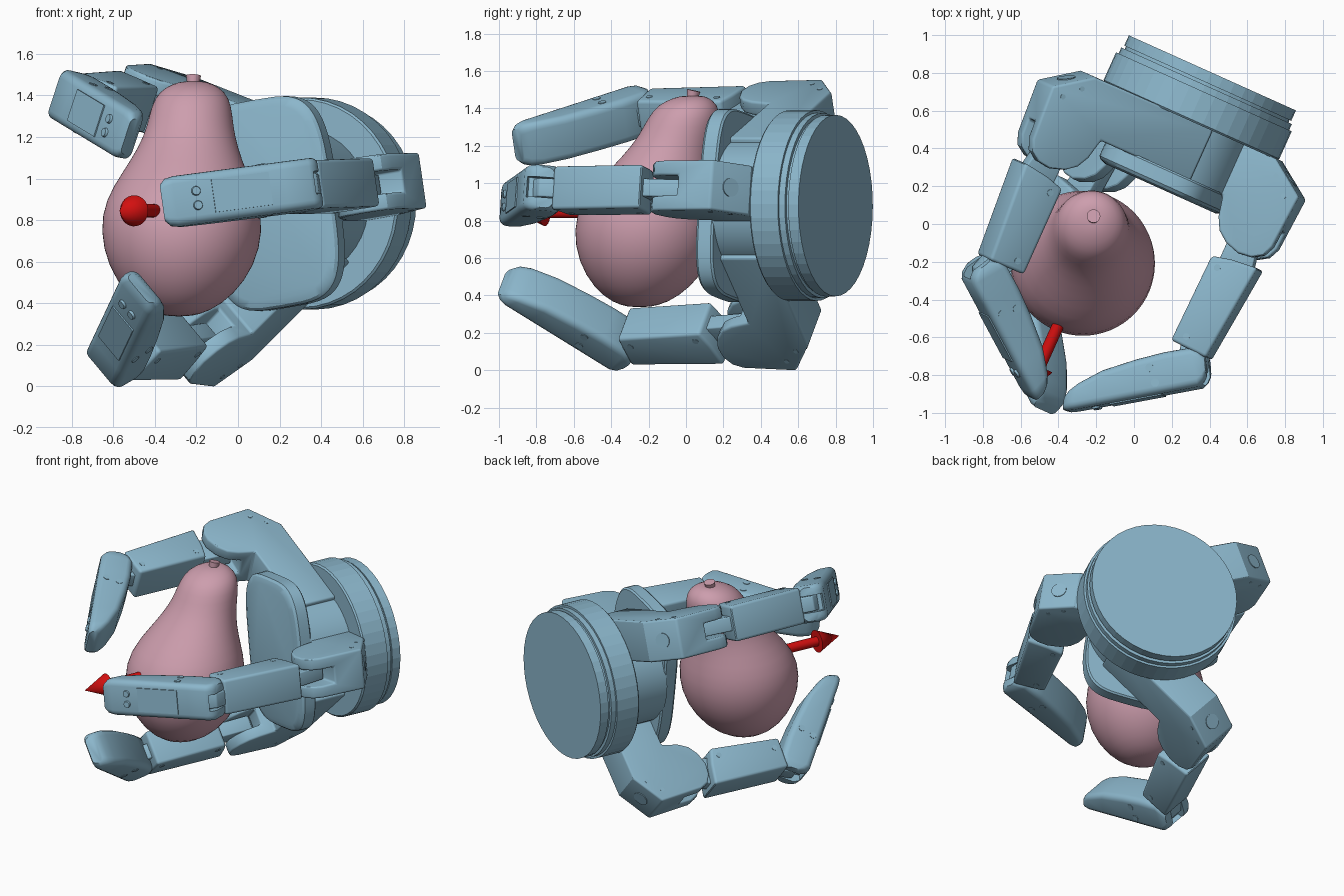
import bpy, bmesh, math
from mathutils import Matrix, Vector

if "Cube" in bpy.data.objects:
    bpy.data.objects.remove(bpy.data.objects["Cube"])


def material(name, rgb):
    m = bpy.data.materials.new(name)
    m.use_nodes = True
    m.diffuse_color = (*rgb, 1)
    m.node_tree.nodes["Principled BSDF"].inputs["Base Color"].default_value = (*rgb, 1)
    return m


BLUE = material("steel blue", (0.26, 0.47, 0.60))
PINK = material("dusty pink", (0.61, 0.34, 0.42))
RED = material("red", (0.65, 0.005, 0.005))


def add_object(name, bm, mat, matrix=Matrix()):
    bmesh.ops.recalc_face_normals(bm, faces=bm.faces)
    mesh = bpy.data.meshes.new(name)
    bm.to_mesh(mesh)
    bm.free()
    mesh.transform(matrix)
    mesh.materials.append(mat)
    ob = bpy.data.objects.new(name, mesh)
    bpy.context.collection.objects.link(ob)
    return ob


def activate(ob):
    bpy.ops.object.select_all(action='DESELECT')
    ob.select_set(True)
    bpy.context.view_layer.objects.active = ob


def finish(ob, bevel=0.0, cutter=None, angle=30):
    """Cut, round the edges and shade."""
    activate(ob)
    if cutter:
        mod = ob.modifiers.new("slot", 'BOOLEAN')
        mod.object = cutter
        mod.solver = 'EXACT'
        bpy.ops.object.modifier_apply(modifier=mod.name)
        bpy.data.objects.remove(cutter)
    if bevel:
        mod = ob.modifiers.new("bevel", 'BEVEL')
        mod.width = bevel
        mod.segments = 3
        mod.limit_method = 'ANGLE'
        mod.angle_limit = math.radians(38)
        bpy.ops.object.modifier_apply(modifier=mod.name)
    bpy.ops.object.shade_smooth_by_angle(angle=math.radians(angle))
    return ob


def prism(name, outline, width, matrix):
    """Outline in the local XZ plane, extruded evenly along local Y."""
    bm = bmesh.new()
    face = bm.faces.new([bm.verts.new((x, -width / 2, z)) for x, z in outline])
    new = bmesh.ops.extrude_face_region(bm, geom=[face])["geom"]
    bmesh.ops.translate(bm, vec=(0, width, 0),
                        verts=[v for v in new if isinstance(v, bmesh.types.BMVert)])
    return add_object(name, bm, BLUE, matrix)


def rod(name, p, q, r1, r2, matrix=Matrix(), mat=BLUE, sides=20):
    p, q = Vector(p), Vector(q)
    bm = bmesh.new()
    bmesh.ops.create_cone(bm, cap_ends=True, segments=sides, radius1=r1, radius2=r2,
                          depth=(q - p).length)
    turn = Vector((0, 0, 1)).rotation_difference(q - p).to_matrix().to_4x4()
    return finish(add_object(name, bm, mat, matrix @ Matrix.Translation((p + q) / 2) @ turn))


def loft(name, rings, mat, matrix=Matrix()):
    """Skin closed rings of points, capping both ends."""
    bm = bmesh.new()
    rows = [[bm.verts.new(p) for p in ring] for ring in rings]
    for a, b in zip(rows, rows[1:]):
        for i in range(len(a)):
            j = (i + 1) % len(a)
            bm.faces.new((a[i], a[j], b[j], b[i]))
    bm.faces.new(rows[0])
    bm.faces.new(rows[-1])
    return add_object(name, bm, mat, matrix)


def circle(r, z, n, cx=0, cy=0):
    return [(cx + r * math.cos(math.tau * i / n), cy + r * math.sin(math.tau * i / n), z)
            for i in range(n)]


def rounded_section(outer, inner, width, steps=4):
    """Rounded rectangle standing between an outer and an inner point."""
    o, i = Vector((outer[0], 0, outer[1])), Vector((inner[0], 0, inner[1]))
    mid, axis, half = (o + i) / 2, (o - i).normalized(), (o - i).length / 2
    r = min(0.04, half * 0.8)
    ring = []
    for k, (sx, sy) in enumerate(((1, 1), (-1, 1), (-1, -1), (1, -1))):
        for s in range(steps + 1):
            t = math.pi / 2 * (k + s / steps)
            ring.append(mid + axis * (sx * (half - r) + r * math.cos(t))
                        + Vector((0, sy * (width / 2 - r) + r * math.sin(t), 0)))
    return ring


# Hand frame: local Z points out of the palm, local X toward the thumb
side, up, fwd = Vector((0.912, -0.41, 0)), Vector((0, 0, 1)), Vector((-0.41, -0.912, 0))
HAND = (Matrix.Translation((0.415, 0.80, 0.88))
        @ Matrix((side, up, fwd)).transposed().to_4x4()
        @ Matrix.Rotation(math.radians(9), 4, 'Z'))

# Wrist drum with a stepped flange
steps = [(0.485, 0), (0.485, 0.06), (0.475, 0.06), (0.475, 0.075), (0.495, 0.075),
         (0.495, 0.11), (0.51, 0.11), (0.51, 0.27), (0.5, 0.28)]
finish(loft("wrist_drum", [circle(r, z, 44) for r, z in steps], BLUE, HAND), angle=5)
rod("palm_neck", (0, 0, 0.26), (0, 0, 0.575), 0.36, 0.36, HAND, sides=40)


# Palm pad: rounded slab with a softened front rim
def pad_ring(inset, z, n=56):
    def power(v):
        return math.copysign(abs(v) ** 0.52, v)
    return [((0.335 - inset) * power(math.cos(math.tau * i / n)),
             (0.505 - inset) * power(math.sin(math.tau * i / n)), z) for i in range(n)]


finish(loft("palm_pad", [pad_ring(s, z) for s, z in
                         [(0.01, 0.56), (0, 0.57), (0, 0.645), (0.012, 0.66), (0.045, 0.672)]],
            BLUE, HAND))


# Fingers: profiles lie in the plane of reach (X) and forward distance (Z)
def finger(name, angle, offset, reach, open_angle):
    M = (HAND @ Matrix.Rotation(math.radians(angle), 4, 'Z')
         @ Matrix.Translation((reach, offset, 0)))
    root = -reach
    # Base link with a forked round end
    base = prism(name + "_base_link",
                 [(root, 0.27), (0.517, 0.275), (0.717, 0.412), (0.697, 0.71), (0.67, 0.77),
                  (0.615, 0.805), (0.54, 0.815), (0.46, 0.79), (0.40, 0.745), (0.365, 0.68),
                  (0.34, 0.57), (root, 0.57)], 0.27, M)
    slot = prism("slot", [(0.2, 0.66), (0.9, 0.60), (0.9, 0.9), (0.2, 0.9)], 0.11, M)
    finish(base, 0.014, slot)
    rod(name + "_base_port", (0.617, 0, 0.343), (0.620, 0, 0.338), 0.05, 0.05, M)
    for x, z in ((0.64, 0.44), (0.56, 0.36)):
        rod(name + "_base_screw", (x, -0.137, z), (x, 0.137, z), 0.014, 0.014, M, sides=12)

    # The rest of the finger opens about the base pivot
    pivot = Matrix.Translation((0.52, 0, 0.67))
    M = M @ pivot @ Matrix.Rotation(math.radians(open_angle), 4, 'Y') @ pivot.inverted()
    # Middle link with a tongue at each end
    finish(prism(name + "_middle_link",
                 [(0.415, 0.885), (0.52, 0.86), (0.668, 0.845), (0.612, 1.39), (0.402, 1.38)],
                 0.235, M), 0.018)
    finish(prism(name + "_lower_tongue",
                 [(0.45, 0.66), (0.52, 0.62), (0.59, 0.64), (0.64, 0.9), (0.45, 0.9)],
                 0.095, M), 0.008)
    finish(prism(name + "_upper_tongue",
                 [(0.44, 1.36), (0.60, 1.36), (0.63, 1.46), (0.58, 1.54), (0.48, 1.47)],
                 0.1, M), 0.008)
    for z in (0.93, 1.33):
        rod(name + "_middle_screw", (0.47, -0.12, z), (0.47, 0.12, z), 0.018, 0.018, M, sides=12)
    # Fingertip: rounded shell, forked at the knuckle
    sections = [((0.65, 1.475), (0.60, 1.385), 0.22), ((0.65, 1.51), (0.555, 1.372), 0.245),
                ((0.635, 1.545), (0.51, 1.375), 0.245), ((0.53, 1.617), (0.39, 1.455), 0.245),
                ((0.40, 1.706), (0.27, 1.55), 0.245), ((0.20, 1.843), (0.13, 1.675), 0.245),
                ((0.08, 1.925), (0.04, 1.79), 0.245), ((0.045, 1.945), (0.01, 1.845), 0.23),
                ((0.022, 1.95), (0.0, 1.885), 0.18)]
    tip = loft(name + "_tip", [rounded_section(*s) for s in sections], BLUE, M)
    slot = prism("slot", [(0.53, 1.3), (0.8, 1.3), (0.8, 1.5), (0.61, 1.53)], 0.11, M)
    finish(tip, 0, slot, 40)
    for x, z in ((0.36, 1.56), (0.42, 1.62)):
        rod(name + "_tip_screw", (x, -0.126, z), (x, 0.126, z), 0.022, 0.022, M, sides=14)

    # Plate and studs on the outer face of the tip
    def on_face(t, lift):
        p = Vector((0.635, 0, 1.545)).lerp(Vector((0.08, 0, 1.925)), t)
        return p + Vector((0.565, 0, 0.825)) * lift
    plate = [on_face(t, h) for t, h in ((0.3, -0.002), (0.3, 0.007), (0.72, 0.007), (0.72, -0.002))]
    finish(prism(name + "_tip_plate", [(p.x, p.z) for p in plate], 0.16, M))
    for y in (-0.035, 0.035):
        shift = Vector((0, y, 0))
        rod(name + "_tip_stud", on_face(0.84, -0.01) + shift, on_face(0.84, 0.012) + shift,
            0.026, 0.02, M, sides=14)


finger("thumb", 0, 0, 0, 0)
finger("upper_finger", 151.2, -0.25, 0.21, 1.5)
finger("lower_finger", 213.5, 0.25, 0.175, 6.5)

# Pear: leaning stack of rings (height, radius, centre x, centre y)
pear_rings = [(0.336, 0.05, -0.285, -0.25), (0.358, 0.145, -0.283, -0.245),
              (0.44, 0.26, -0.278, -0.235), (0.58, 0.356, -0.273, -0.222),
              (0.75, 0.395, -0.271, -0.21), (0.9, 0.37, -0.27, -0.195),
              (1.03, 0.30, -0.257, -0.15), (1.15, 0.239, -0.24, -0.095),
              (1.25, 0.208, -0.23, -0.045), (1.35, 0.194, -0.224, -0.01),
              (1.42, 0.16, -0.22, 0.01), (1.46, 0.09, -0.218, 0.03), (1.468, 0.04, -0.216, 0.036)]
pear = loft("pear", [circle(r, z, 32, x, y) for z, r, x, y in pear_rings], PINK)
activate(pear)
pear.modifiers.new("smooth", 'SUBSURF').levels = 1
bpy.ops.object.modifier_apply(modifier="smooth")
finish(pear, angle=60)
rod("pear_stem", (-0.216, 0.03, 1.44), (-0.214, 0.042, 1.495), 0.027, 0.036, mat=PINK)

# Arrow leaving the pear
neck = Vector((-0.50, -0.755, 0.845))
rod("arrow_shaft", neck - fwd * 0.4, neck, 0.032, 0.032, mat=RED)
rod("arrow_head", neck, neck + fwd * 0.17, 0.075, 0, mat=RED, sides=24)
